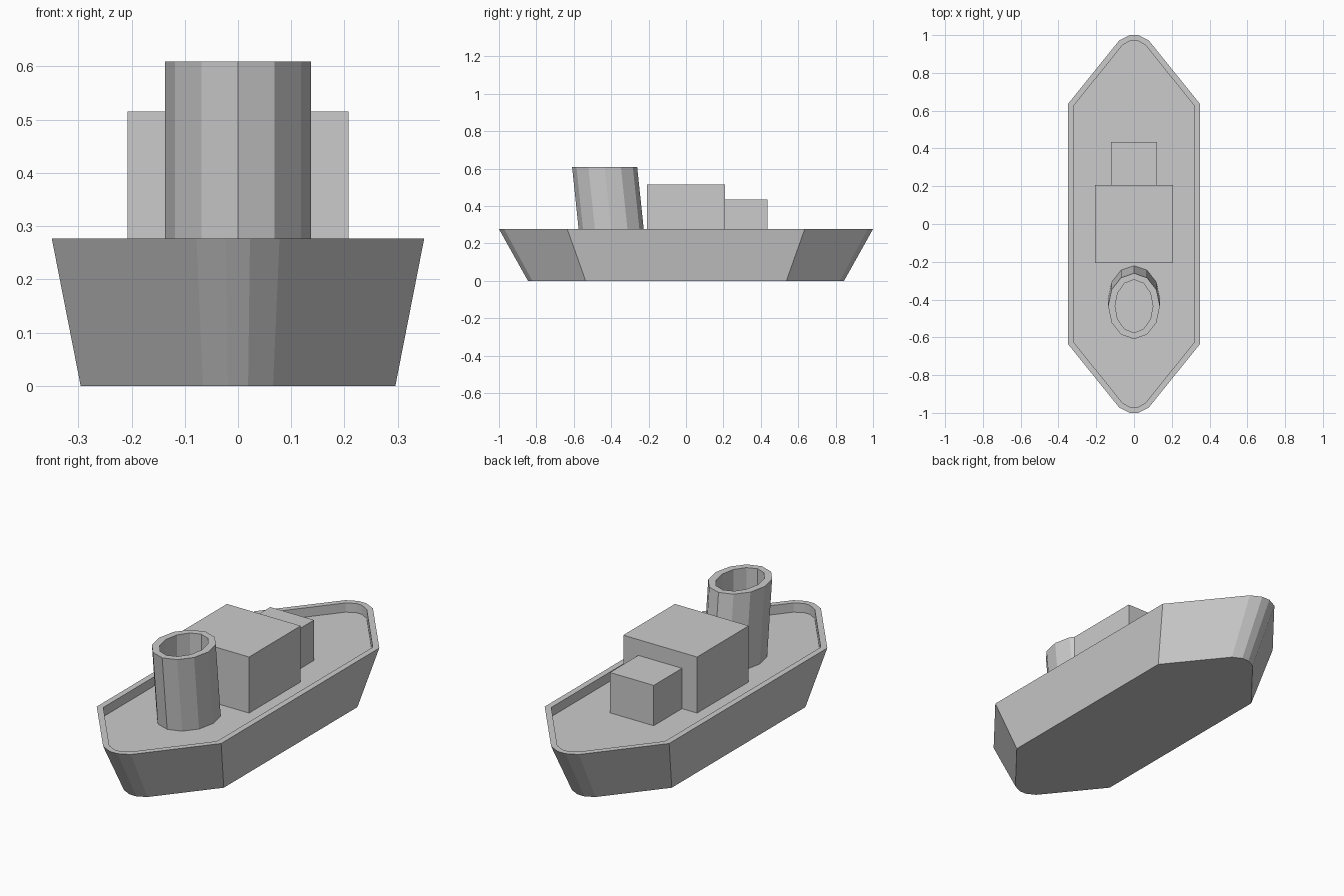
import bpy, bmesh
from math import sin, cos, pi

if "Cube" in bpy.data.objects:
    bpy.data.objects.remove(bpy.data.objects["Cube"])


def loft(name, rings):
    """Skin a list of matching 3D rings and close both ends."""
    bm = bmesh.new()
    vs = [[bm.verts.new(p) for p in ring] for ring in rings]
    n = len(vs[0])
    for a, b in zip(vs, vs[1:]):
        for i in range(n):
            j = (i + 1) % n
            bm.faces.new((a[i], a[j], b[j], b[i]))
    bm.faces.new(vs[0][::-1])
    bm.faces.new(vs[-1])
    bmesh.ops.recalc_face_normals(bm, faces=bm.faces)
    mesh = bpy.data.meshes.new(name)
    bm.to_mesh(mesh)
    bm.free()
    obj = bpy.data.objects.new(name, mesh)
    bpy.context.collection.objects.link(obj)
    return obj


def hull_ring(quarter, z, s=1.0):
    """Mirror a quarter outline (side to bow) into a full outline."""
    half = quarter + [(-x, y) for x, y in reversed(quarter)]
    full = half + [(-x, -y) for x, y in half]
    return [(x * s, y * s, z) for x, y in full]


def oval(rx, ry, cy, z, n=12):
    return [(rx * sin(2 * pi * i / n), cy + ry * cos(2 * pi * i / n), z)
            for i in range(n)]


def box(name, hx, y0, y1, z0, z1):
    outline = [(hx, y0), (hx, y1), (-hx, y1), (-hx, y0)]
    return loft(name, [[(x, y, z) for x, y in outline] for z in (z0, z1)])


RIM_Z, DECK_Z = 0.277, 0.23

# Hull: flared sides, flat rim, recessed deck
outer = [(0.35, 0.635), (0.078, 0.972), (0.0225, 1.0)]
inner = [(0.32, 0.625), (0.06, 0.948), (0.0155, 0.972)]
loft("hull", [hull_ring(outer, 0, 0.845), hull_ring(outer, RIM_Z),
              hull_ring(inner, RIM_Z), hull_ring(inner, DECK_Z)])

# Two stepped cabins
box("main_cabin", 0.2075, -0.2075, 0.2075, DECK_Z, 0.515)
box("front_cabin", 0.123, 0.2075, 0.435, DECK_Z, 0.435)

# Raked funnel with a hollow top
loft("funnel", [oval(0.137, 0.174, -0.395, DECK_Z), oval(0.137, 0.174, -0.435, 0.609),
                oval(0.1, 0.14, -0.435, 0.609), oval(0.1, 0.14, -0.435, 0.36)])
